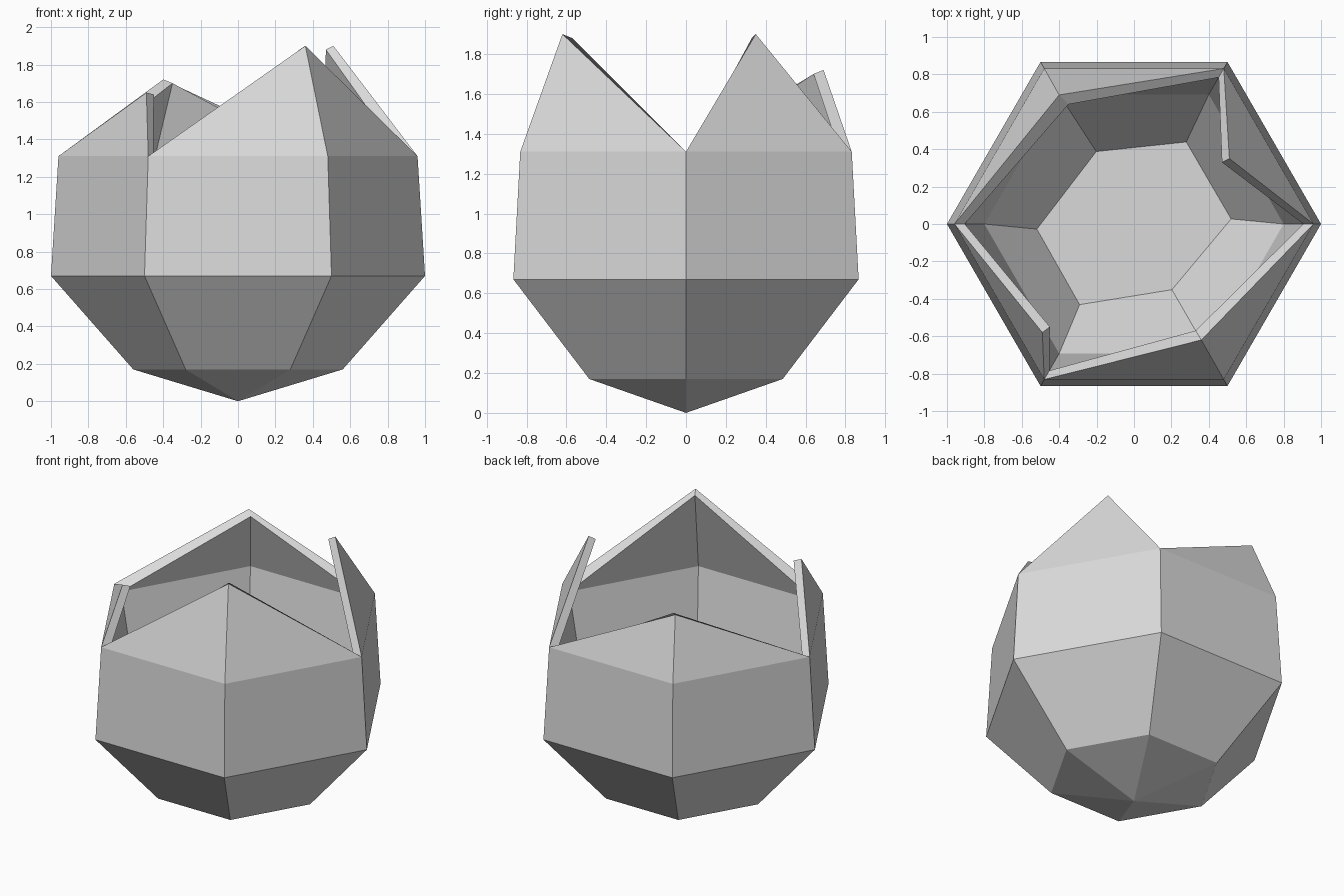
import bpy
import bmesh
from math import cos, sin, radians

cube = bpy.data.objects.get("Cube")
if cube:
    bpy.data.objects.remove(cube)

# Single grey shell colour
grey = bpy.data.materials.new("shell_grey")
grey.use_nodes = True
colour = (0.7, 0.7, 0.7, 1.0)
grey.diffuse_color = colour
grey.node_tree.nodes["Principled BSDF"].inputs["Base Color"].default_value = colour

bm = bmesh.new()


def ring(radius, z, twist=(0,) * 6, scale=(1,) * 6):
    """Six-sided ring with optional twist and radius factor per corner."""
    return [bm.verts.new((radius * scale[i] * cos(radians(60 * i + twist[i])),
                          radius * scale[i] * sin(radians(60 * i + twist[i])), z))
            for i in range(6)]


def bridge(low, high, inward=False):
    for i in range(6):
        j = (i + 1) % 6
        quad = [low[i], low[j], high[j], high[i]]
        bm.faces.new(quad[::-1] if inward else quad)


# Outer wall: pointed base, lower bowl and upper wall
base = ring(0.56, 0.17)
belly = ring(1.0, 0.67)
rim = ring(0.96, 1.31)
tip = bm.verts.new((0, 0, 0))
for i in range(6):
    bm.faces.new((tip, base[(i + 1) % 6], base[i]))
bridge(base, belly)
bridge(belly, rim)

# Inner wall with a flat, slightly twisted floor
floor = ring(0.52, 0.25, (3, -2.5, -2.5, 3, -4, 0), (1, 1, 0.84, 1, 1, 0.78))
inner_belly = ring(0.8, 0.67)
inner_rim = ring(0.905, 1.27)
bm.faces.new(floor)
bridge(floor, inner_belly, True)
bridge(inner_belly, inner_rim, True)

# Jagged shards: rim corners they stand on, outer peak, inner peak
shards = [
    ((0, 1), (0.51, 0.35, 1.90), (0.47, 0.33, 1.88)),
    ((1, 2, 3), (-0.40, 0.69, 1.72), (-0.35, 0.64, 1.70)),
    ((3, 4), (-0.49, -0.58, 1.65), (-0.45, -0.55, 1.64)),
    ((4, 5, 0), (0.36, -0.62, 1.90), (0.33, -0.57, 1.88)),
]
for corners, outer, inner in shards:
    peak, inner_peak = bm.verts.new(outer), bm.verts.new(inner)
    for a, b in zip(corners, corners[1:]):
        bm.faces.new((rim[a], rim[b], peak))
        bm.faces.new((inner_rim[b], inner_rim[a], inner_peak))
    # Broken edges joining the outside to the inside
    first, last = corners[0], corners[-1]
    bm.faces.new((rim[last], inner_rim[last], inner_peak, peak))
    bm.faces.new((peak, inner_peak, inner_rim[first], rim[first]))

mesh = bpy.data.meshes.new("broken_shell")
bm.to_mesh(mesh)
bm.free()
mesh.materials.append(grey)
shell = bpy.data.objects.new("broken_shell", mesh)
bpy.context.collection.objects.link(shell)
